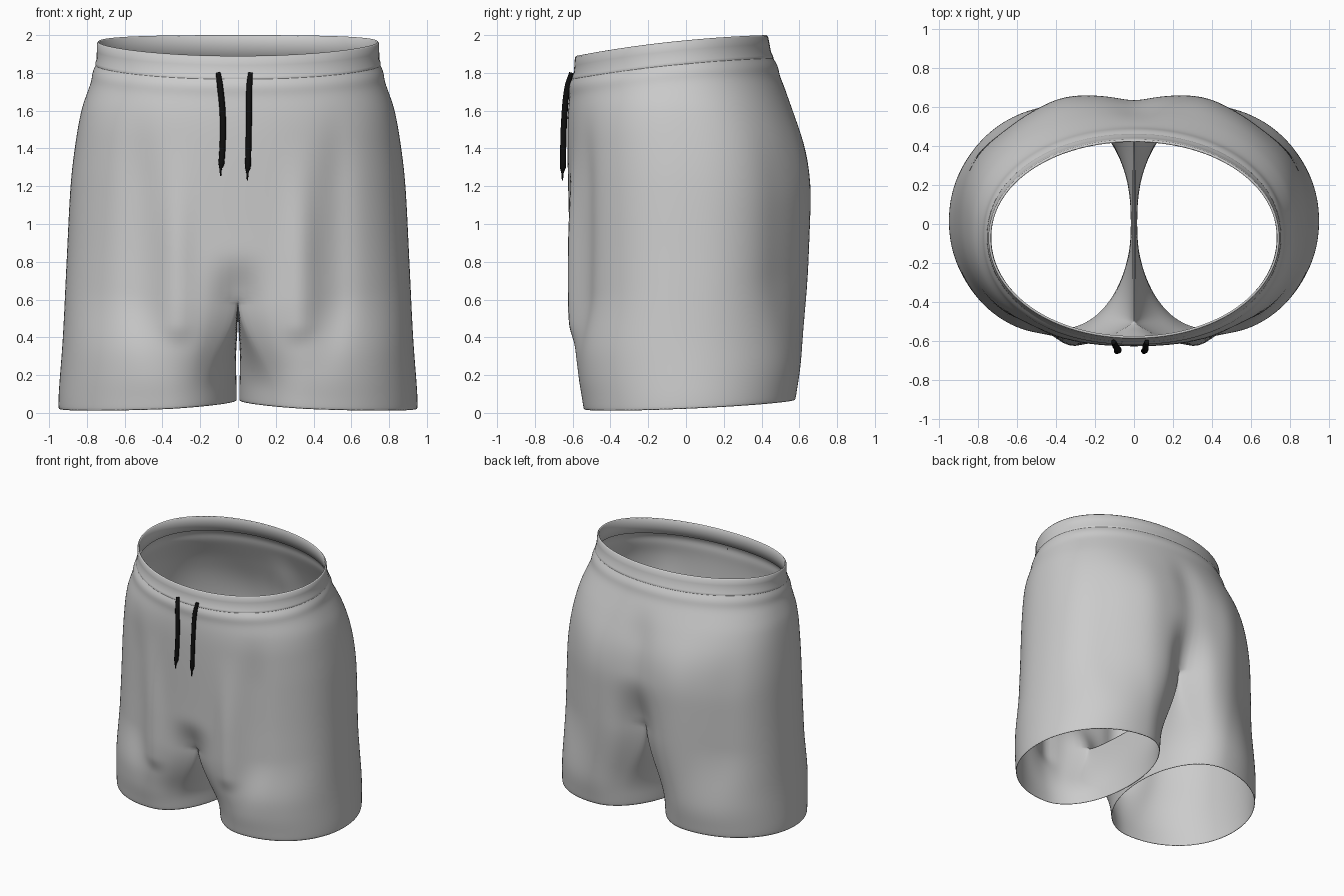
import bpy, bmesh
from math import sin, cos, pi, exp, radians

if "Cube" in bpy.data.objects:
    bpy.data.objects.remove(bpy.data.objects["Cube"])

# Silhouette profiles read as (z, value)
SIDE = [(0, .952), (.1, .95), (.4, .928), (.8, .908), (1.2, .887), (1.4, .865), (1.6, .83),
        (1.7, .797), (1.8, .76), (1.88, .745), (2, .745)]
FRONT = [(0, -.54), (.1, -.555), (.2, -.575), (.35, -.605), (.5, -.615), (.9, -.618), (1.4, -.628),
         (1.6, -.625), (1.75, -.605), (1.82, -.588), (2, -.585)]
BACK = [(0, .57), (.1, .585), (.3, .615), (.6, .64), (1, .658), (1.2, .66), (1.4, .635),
        (1.6, .572), (1.8, .49), (1.9, .45), (2, .43)]


def look(table, z):
    """Smooth (Hermite) reading of a profile."""
    z = min(max(z, table[0][0]), table[-1][0])
    i = next(i for i in range(len(table) - 1) if z <= table[i + 1][0])

    def slope(k):
        a, b = table[max(k - 1, 0)], table[min(k + 1, len(table) - 1)]
        return (b[1] - a[1]) / (b[0] - a[0])
    (z0, v0), (z1, v1) = table[i], table[i + 1]
    h = z1 - z0
    t = (z - z0) / h
    return (v0 * (1 + 2 * t) * (1 - t) ** 2 + v1 * t * t * (3 - 2 * t)
            + h * t * (1 - t) * (slope(i) * (1 - t) - slope(i + 1) * t))


def smooth(t):
    t = min(1, max(0, t))
    return t * t * (3 - 2 * t)


def bell(v, width):
    return exp(-(v / width) ** 2)


def spow(v, p):
    return 0 if abs(v) < 1e-6 else (abs(v) ** p) * (1 if v > 0 else -1)


def edge(th):
    s = sin(th)
    return 1.965 + .055 * s - .02 * s * s


def torso(th, z, out=0):
    """Point of the hip cross-section; th runs front (-90) to back (90)."""
    n = 2.05 + .25 * smooth((1.95 - z) / .5)
    f, b = look(FRONT, z), look(BACK, z)
    cy = (f + b) / 2
    drape = smooth((1.7 - z) / .5)
    x = (look(SIDE, z) + out) * spow(cos(th), 2 / n)
    y = cy + ((b - f) / 2 + out) * spow(sin(th), 2 / n)
    ax = abs(x)
    if sin(th) < 0:   # hanging folds beside the front panel, dip towards the crotch
        y -= .045 * bell(ax - .33, .065) * smooth((z - .34) / .12) * smooth((1.5 - z) / .7)
        y += .025 * bell(ax - .52, .08) * drape
        y += .11 * bell(x, .10) * smooth((.86 - z) / .3)
    else:             # rounded seat with a dip along its seam
        y += .025 * bell(ax - .36, .15) * drape
        y -= .03 * bell(x, .09) * smooth((1.75 - z) / .3)
        y -= .12 * bell(x, .12) * smooth((1.2 - z) / .45)
        y -= .012 * bell(ax - .68, .1) * drape
    return x, y


def leg(phi, z):
    """Point of the leg cross-section; phi 0 is the outer side, fullest near the inside."""
    xi, xo = .006 + .012 * smooth((z - .1) / .3), look(SIDE, z)
    c = .38
    half = xo - c if cos(phi) > 0 else c - xi
    f, b = look(FRONT, z), look(BACK, z)
    return (c + half * spow(cos(phi), .97),
            (f + b) / 2 + (b - f) / 2 * spow(sin(phi), .97))


def make_object(name, bm):
    me = bpy.data.meshes.new(name)
    bmesh.ops.recalc_face_normals(bm, faces=bm.faces)
    for f in bm.faces:
        f.smooth = True
    bm.to_mesh(me)
    bm.free()
    ob = bpy.data.objects.new(name, me)
    bpy.context.collection.objects.link(ob)
    return ob


def bridge(bm, a, b, closed):
    n = len(a)
    for j in range(n if closed else n - 1):
        k = (j + 1) % n
        bm.faces.new((a[j], a[k], b[k], b[j]))


# Shorts body: right half, hip panel, then leg tube
N, M, HIP, LEG = 44, 16, 30, 18
FORK_F, FORK_B, CROTCH = .60, .80, .545
bm = bmesh.new()
thetas = [-pi / 2 + pi * j / N for j in range(N + 1)]
fork = [FORK_F + (FORK_B - FORK_F) * j / N for j in range(N + 1)]
prev = None
for i in range(HIP + 1):
    t = (i / HIP) ** 1.4
    row = []
    for j, th in enumerate(thetas):
        top = edge(th) - .08
        z = top + (fork[j] - top) * t
        d = edge(th) - z
        x, y = torso(th, z, .012 * bell(d - .16, .035))
        row.append(bm.verts.new((0 if j in (0, N) else x, y, z)))
    if prev:
        bridge(bm, prev, row, False)
    prev = row

# Crotch curve closes the top of the leg tube
yF, yB = prev[0].co.y, prev[-1].co.y
inner = []
for k in range(1, M):
    psi = pi / 2 - pi * k / M
    zf = FORK_B if psi > 0 else FORK_F
    y = (yF + yB) / 2 + (yB - yF) / 2 * sin(psi)
    inner.append(bm.verts.new((0, y, CROTCH + (zf - CROTCH) * (1 - cos(psi)))))
tops = prev + inner
start = [v.co.copy() for v in tops]
span = radians(125)
phis = [-span + 2 * span * j / N for j in range(N + 1)]
phis += [span + (2 * pi - 2 * span) * k / M for k in range(1, M)]
prev = tops
for i in range(1, LEG + 1):
    r = i / LEG
    w = smooth(r / .85)
    row = []
    for j, phi in enumerate(phis):
        hem = .043 - .022 * cos(phi) + .025 * sin(phi)
        z = start[j].z + (hem - start[j].z) * r
        lx, ly = leg(phi, z)
        tx, ty = torso(thetas[j], z) if 0 < j < N else (0, start[j].y)
        row.append(bm.verts.new((tx + (lx - tx) * w, ty + (ly - ty) * w, z))
                   if j <= N else
                   bm.verts.new((lx * w, start[j].y + (ly - start[j].y) * w, z)))
    bridge(bm, prev, row, True)
    prev = row
body = make_object("shorts_body", bm)
mir = body.modifiers.new("mirror", 'MIRROR')
mir.merge_threshold = 1e-5
sol = body.modifiers.new("cloth", 'SOLIDIFY')
sol.thickness = .006
sol.offset = -1
sub = body.modifiers.new("smooth", 'SUBSURF')
sub.levels = sub.render_levels = 1

# Waistband: closed cloth profile swept round the tilted top edge
PROFILE = [(-.010, .125), (-.011, .06), (-.010, .006), (-.004, 0), (.003, .008),
           (.004, .05), (.003, .09), (.007, .108), (.006, .12), (0, .13)]
bm = bmesh.new()
rings = []
for out, d in PROFILE:
    ring = []
    for j in range(96):
        a = 2 * pi * j / 96
        z = edge(a) - d
        x, y = torso(a, z, out)
        ring.append(bm.verts.new((x, y, z)))
    rings.append(ring)
for a, b in zip(rings, rings[1:] + rings[:1]):
    bridge(bm, a, b, True)
make_object("waistband", bm)

# Drawstrings
black = bpy.data.materials.new("black_cord")
black.diffuse_color = (.005, .005, .005, 1)
black.use_nodes = True
black.node_tree.nodes["Principled BSDF"].inputs["Base Color"].default_value = black.diffuse_color


def cord(name, pts):
    cu = bpy.data.curves.new(name, 'CURVE')
    cu.dimensions = '3D'
    cu.bevel_depth = .016
    cu.bevel_resolution = 3
    cu.resolution_u = 6
    cu.use_fill_caps = True
    sp = cu.splines.new('BEZIER')
    sp.bezier_points.add(len(pts) - 1)
    for p, (x, y, z, r) in zip(sp.bezier_points, pts):
        p.co = (x, y, z)
        p.radius = r
        p.handle_left_type = p.handle_right_type = 'AUTO'
    cu.materials.append(black)
    bpy.context.collection.objects.link(bpy.data.objects.new(name, cu))


cord("left_drawstring", [(-.105, -.606, 1.80, .8), (-.095, -.626, 1.73, 1), (-.08, -.645, 1.55, 1),
                         (-.088, -.652, 1.32, 1), (-.092, -.654, 1.29, .4), (-.092, -.654, 1.255, .2)])
cord("right_drawstring", [(.066, -.606, 1.80, .8), (.06, -.626, 1.73, 1), (.058, -.645, 1.55, 1),
                          (.052, -.652, 1.30, 1), (.05, -.654, 1.27, .4), (.05, -.654, 1.23, .2)])
